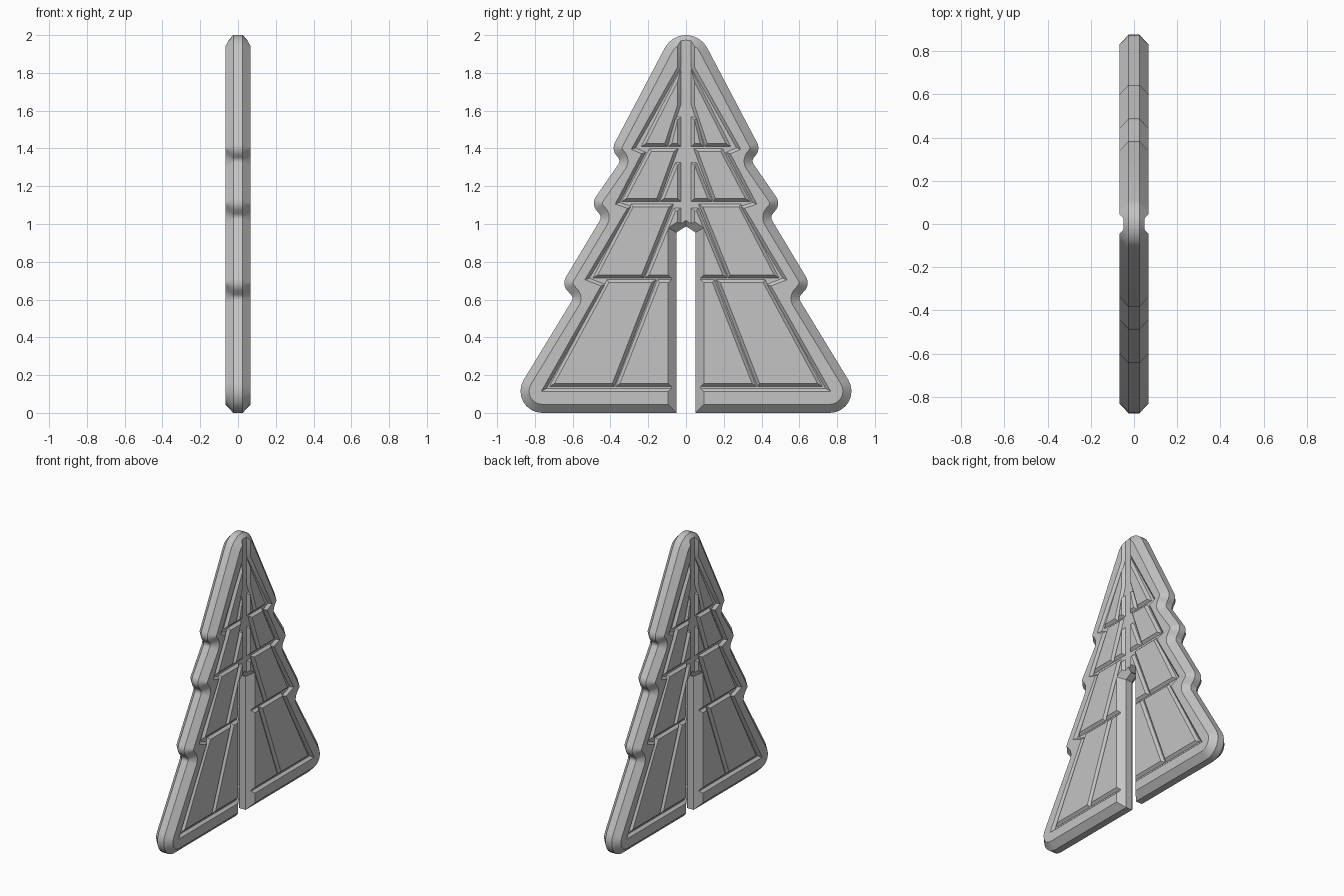
import bpy, bmesh, math
from mathutils import Vector

cube = bpy.data.objects.get("Cube")
if cube:
    bpy.data.objects.remove(cube, do_unlink=True)

FACE, EDGE, FLOOR = 0.067, 0.025, 0.05   # half thicknesses: face, rim edge, groove floor


def mirrored(half):
    """Close a half profile whose first point lies on the centre line."""
    return half + [(-p[0], *p[1:]) for p in reversed(half) if p[0] > 0]


def inset(poly, d):
    """Move every edge of a closed polygon inward by d."""
    pts = [Vector(p) for p in poly]
    n = len(pts)
    area = sum(pts[i - 1].x * pts[i].y - pts[i].x * pts[i - 1].y for i in range(n))
    side = math.copysign(1, area)
    out = []
    for i, p in enumerate(pts):
        a = (p - pts[i - 1]).normalized()
        b = (pts[(i + 1) % n] - p).normalized()
        na, nb = Vector((-a.y, a.x)) * side, Vector((-b.y, b.x)) * side
        out.append(p + (na + nb) * (d / (1 + na.dot(nb))))
    return out


def rounded(corners, steps=8):
    """Replace each (y, z, radius) corner with an arc."""
    out = []
    n = len(corners)
    for i, (y, z, r) in enumerate(corners):
        c = Vector((y, z))
        a = (Vector(corners[i - 1][:2]) - c).normalized()
        b = (Vector(corners[(i + 1) % n][:2]) - c).normalized()
        half = a.angle(b) / 2
        centre = c + (a + b).normalized() * (r / math.sin(half))
        start = c + a * (r / math.tan(half)) - centre
        end = c + b * (r / math.tan(half)) - centre
        sweep = start.angle_signed(end)
        for k in range(steps + 1):
            t = -sweep * k / steps
            out.append(centre + Vector((start.x * math.cos(t) - start.y * math.sin(t),
                                        start.x * math.sin(t) + start.y * math.cos(t))))
    return out


def loft(bm, layers):
    """Skin a stack of (x, polygon) layers into a closed solid."""
    loops = [[bm.verts.new((x, p[0], p[1])) for p in poly] for x, poly in layers]
    for lo, hi in zip(loops, loops[1:]):
        for i in range(len(lo)):
            bm.faces.new((lo[i - 1], lo[i], hi[i], hi[i - 1]))
    bm.faces.new(loops[0])
    bm.faces.new(loops[-1])


def make_object(name, bm):
    bmesh.ops.recalc_face_normals(bm, faces=bm.faces)
    mesh = bpy.data.meshes.new(name)
    bm.to_mesh(mesh)
    bm.free()
    obj = bpy.data.objects.new(name, mesh)
    bpy.context.collection.objects.link(obj)
    return obj


def recess(name, poly, floor, slope):
    """Cutter on both faces with sloped walls, poly being its outline at the face."""
    bm = bmesh.new()
    for s in (1, -1):
        loft(bm, [(s * floor, inset(poly, slope)),
                  (s * (2 * FACE - floor), inset(poly, -slope))])
    return make_object(name, bm)


def combine(obj, tool, operation):
    """Apply a boolean and discard the helper."""
    tool.hide_render = True
    bpy.context.view_layer.objects.active = obj
    mod = obj.modifiers.new(tool.name, 'BOOLEAN')
    mod.operation, mod.solver, mod.object = operation, 'EXACT', tool
    mod.use_self = True
    bpy.ops.object.modifier_apply(modifier=mod.name)
    bpy.data.objects.remove(tool, do_unlink=True)


# Chamfered slab with rounded, notched outline
outline = rounded(mirrored([
    (0, 2.146, .127), (.395, 1.395, .06), (.345, 1.335, .03), (.503, 1.107, .06),
    (.445, 1.037, .03), (.659, .68, .06), (.594, .61, .03), (.966, 0, .115)]))
rim = inset(outline, .045)
bm = bmesh.new()
loft(bm, [(-FACE, rim), (-EDGE, outline), (EDGE, outline), (FACE, rim)])
tree = make_object("tree_panel", bm)

# Shallow bed inside the rim
bed = mirrored([
    (0, 1.91), (.29, 1.395), (.235, 1.372), (.375, 1.105), (.31, 1.083),
    (.535, .705), (.45, .672), (.766, .114)])
combine(tree, recess("bed_cutter", bed, FLOOR, .016), 'DIFFERENCE')

# Raised fields on the bed, leaving grooves between them
fields = [
    [(.03, .155), (.35, .155), (.14, .69), (.03, .69)],
    [(.39, .155), (.697, .155), (.408, .69), (.182, .69)],
    [(.03, .73), (.195, .73), (.055, 1.07), (.03, 1.07)],
    [(.235, .73), (.467, .73), (.28, 1.09), (.09, 1.09)],
    [(.03, 1.135), (.115, 1.135), (.045, 1.31), (.03, 1.31)],
    [(.155, 1.135), (.315, 1.135), (.183, 1.385), (.063, 1.385)],
    [(.03, 1.425), (.075, 1.425), (.045, 1.55), (.03, 1.55)],
    [(.113, 1.425), (.212, 1.425), (.028, 1.785), (.028, 1.68)]]
bm = bmesh.new()
for field in fields:
    for m in (1, -1):
        top = [(m * y, z) for y, z in field]
        base = inset(top, -.016)
        for s in (1, -1):
            loft(bm, [(s * FACE, top), (s * FLOOR, base), (s * .03, base)])
combine(tree, make_object("raised_fields", bm), 'UNION')

# Groove down the spine to the tip
spine = [(-.046, .9), (.046, .9), (.046, 2.1), (-.046, 2.1)]
combine(tree, recess("spine_cutter", spine, FLOOR - .0005, .02), 'DIFFERENCE')

# Slot from the base to the middle, with chamfered sides and a pointed top
slot = [(-.05, -.3), (.05, -.3), (.05, .955), (0, .988), (-.05, .955)]
flare = inset(slot, -.08)
bm = bmesh.new()
loft(bm, [(-.1, flare), (-EDGE, slot), (EDGE, slot), (.1, flare)])
combine(tree, make_object("slot_cutter", bm), 'DIFFERENCE')

# One plain grey finish
grey = bpy.data.materials.new("plain_grey")
grey.use_nodes = True
colour = (.55, .55, .55, 1)
grey.diffuse_color = colour
grey.node_tree.nodes["Principled BSDF"].inputs["Base Color"].default_value = colour
tree.data.materials.clear()
tree.data.materials.append(grey)

bpy.ops.object.select_all(action='DESELECT')
tree.select_set(True)
bpy.ops.object.shade_smooth_by_angle(angle=math.radians(30))
